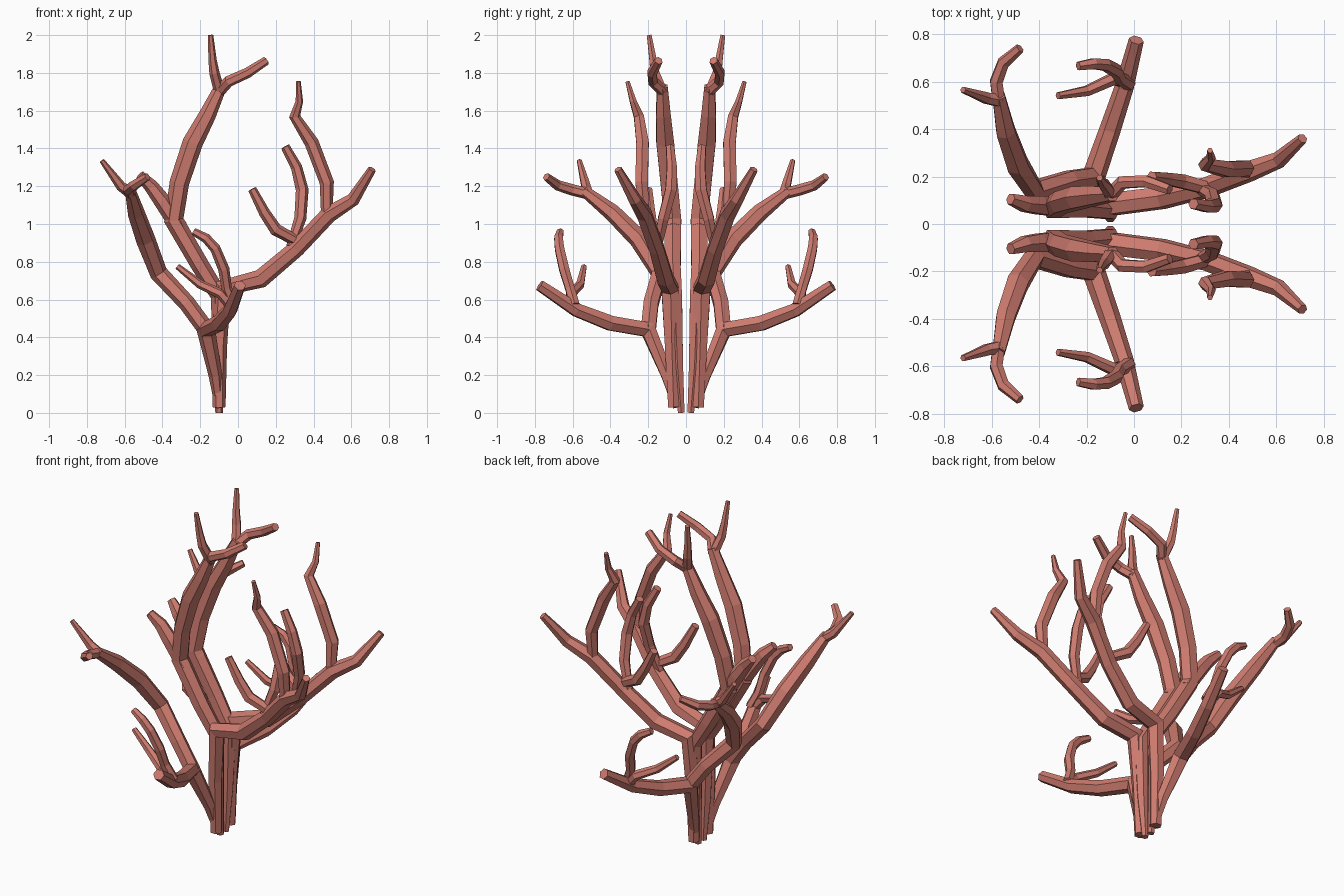
import bpy, bmesh, math
from mathutils import Vector

coral = bpy.data.materials.new("coral_red")
coral.diffuse_color = (0.62, 0.2, 0.16, 1)


def branch(name, pts, sides=6):
    """Flat-shaded tapered tube through (x, y, z, radius), mirrored across y = 0."""
    P = [Vector(p[:3]) for p in pts]
    seg = [(b - a).normalized() for a, b in zip(P, P[1:])]
    bm = bmesh.new()
    side = Vector((0, 1, 0)).cross(seg[0]).normalized()
    rings = []
    for i, p in enumerate(P):
        a, b = seg[max(i - 1, 0)], seg[min(i, len(seg) - 1)]
        t = (a + b).normalized()
        side = (side - t * side.dot(t)).normalized()
        up = t.cross(side)
        r = pts[i][3]
        rings.append([bm.verts.new(p + r * (math.cos(k * math.tau / sides) * side
                                            + math.sin(k * math.tau / sides) * up))
                      for k in range(sides)])
    for r0, r1 in zip(rings, rings[1:]):
        for k in range(sides):
            j = (k + 1) % sides
            bm.faces.new((r0[k], r0[j], r1[j], r1[k]))
    bm.faces.new(rings[0][::-1])
    bm.faces.new(rings[-1])
    bmesh.ops.recalc_face_normals(bm, faces=bm.faces)
    me = bpy.data.meshes.new(name)
    bm.to_mesh(me)
    bm.free()
    me.materials.append(coral)
    ob = bpy.data.objects.new(name, me)
    bpy.context.collection.objects.link(ob)
    m = ob.modifiers.new("mirror", 'MIRROR')
    m.use_axis = (False, True, False)
    m.use_mirror_merge = False


# Long limb leaning to +x, with its three twigs
branch("right_limb", [(-.1, .065, .03, .034), (-.1, .075, .35, .042), (-.08, .085, .66, .052),
                      (.12, .11, .71, .05), (.31, .155, .87, .045), (.48, .22, 1.05, .045),
                      (.61, .27, 1.13, .036), (.71, .36, 1.29, .022)])
branch("right_upper_twig", [(.47, .22, 1.04, .03), (.47, .235, 1.22, .038), (.39, .23, 1.43, .038),
                            (.30, .25, 1.57, .03), (.325, .28, 1.65, .02), (.32, .31, 1.755, .012)])
branch("right_middle_twig", [(.28, .15, .88, .025), (.33, .12, 1.03, .032), (.34, .08, 1.18, .034),
                             (.31, .075, 1.3, .03), (.25, .085, 1.41, .024)])
branch("right_inner_twig", [(.31, .15, .91, .03), (.2, .18, .97, .034), (.14, .19, 1.06, .03),
                            (.075, .2, 1.185, .023)])

# Tall central limb with its fork and back shoot
branch("tall_limb", [(-.1, .025, 0, .02), (-.1, .045, .25, .034), (-.1, .06, .62, .045),
                     (-.2, .07, .78, .048), (-.34, .07, 1.02, .052), (-.31, .09, 1.22, .052),
                     (-.24, .11, 1.43, .054), (-.16, .12, 1.58, .045), (-.09, .125, 1.73, .032)])
branch("tall_tip", [(-.095, .12, 1.69, .03), (-.125, .165, 1.8, .027), (-.135, .175, 1.87, .022),
                    (-.145, .195, 2.0, .014)])
branch("tall_side_tip", [(-.1, .12, 1.7, .03), (-.05, .175, 1.755, .03), (.05, .18, 1.8, .028),
                         (.15, .145, 1.865, .023)])
branch("back_shoot", [(-.31, .07, .98, .045), (-.4, .08, 1.12, .045), (-.46, .085, 1.2, .038),
                      (-.52, .105, 1.26, .025)])

# Low limb sweeping out to the side
branch("low_limb", [(-.1, .05, .03, .022), (-.12, .1, .2, .036), (-.17, .2, .44, .05),
                    (-.1, .4, .475, .045), (-.04, .58, .545, .04), (.01, .775, .675, .032)])
branch("low_long_twig", [(-.03, .6, .56, .03), (-.09, .61, .63, .028), (-.2, .56, .68, .024),
                         (-.32, .54, .775, .016)])
branch("low_curled_twig", [(-.02, .59, .57, .03), (-.06, .615, .66, .028), (-.075, .645, .76, .03),
                           (-.12, .67, .87, .028), (-.17, .675, .925, .026), (-.235, .665, .96, .02)])

# Limb leaning to -x from the low limb, forked at the end
branch("left_limb", [(-.16, .2, .43, .045), (-.27, .185, .58, .045), (-.42, .14, .74, .048),
                     (-.49, .25, .92, .052), (-.54, .39, 1.06, .046), (-.57, .54, 1.175, .03)])
branch("left_outer_tip", [(-.565, .52, 1.16, .03), (-.62, .53, 1.2, .027), (-.72, .565, 1.335, .014)])
branch("left_curled_tip", [(-.57, .52, 1.16, .03), (-.58, .6, 1.18, .03), (-.55, .68, 1.205, .028),
                           (-.48, .74, 1.25, .021)])
